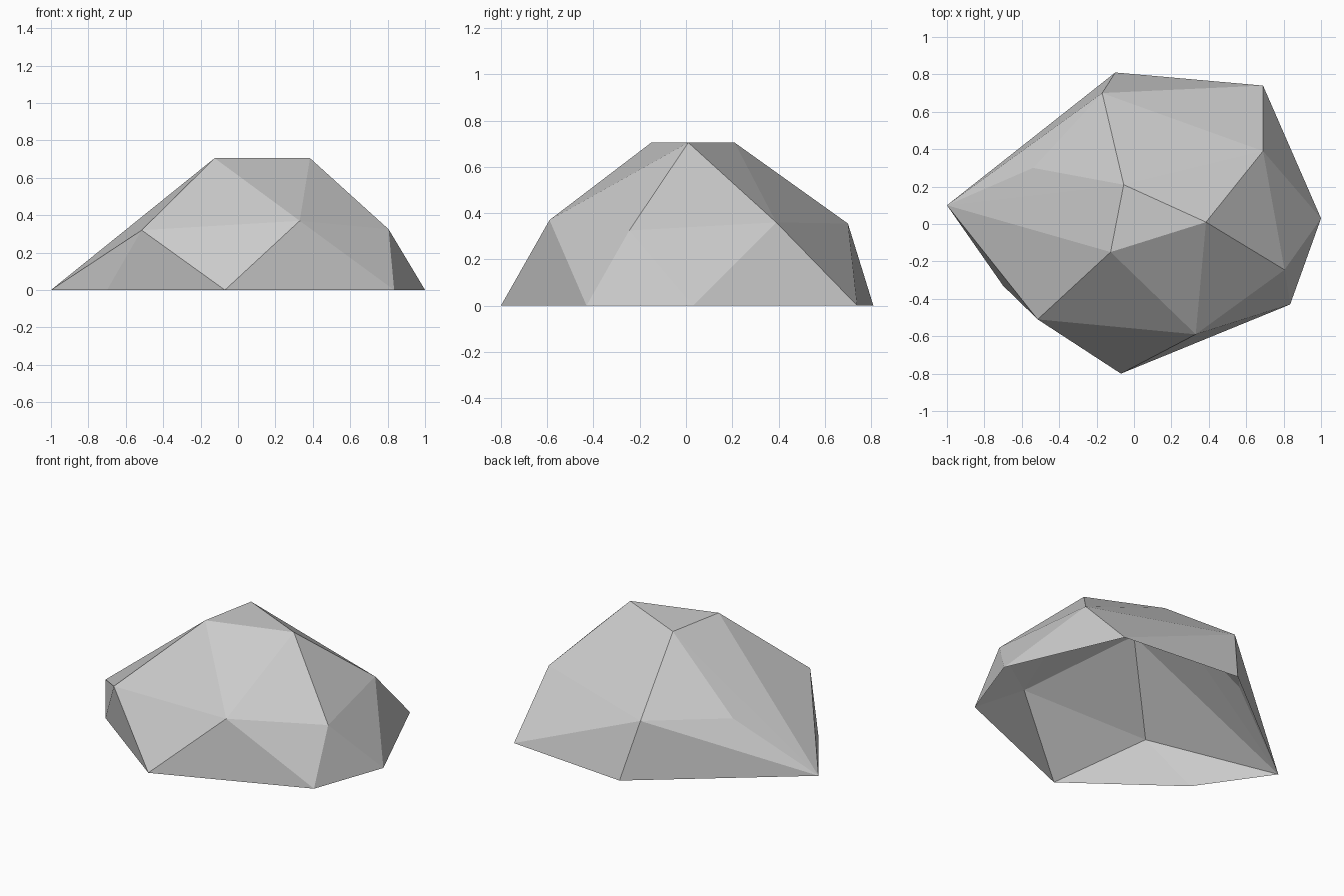
import bpy
import bmesh

cube = bpy.data.objects.get("Cube")
if cube:
    bpy.data.objects.remove(cube, do_unlink=True)

# Stone colour
stone = bpy.data.materials.new("stone grey")
stone.use_nodes = True
colour = (0.6, 0.6, 0.6, 1)
stone.diffuse_color = colour
bsdf = next(n for n in stone.node_tree.nodes if n.type == 'BSDF_PRINCIPLED')
bsdf.inputs["Base Color"].default_value = colour
bsdf.inputs["Roughness"].default_value = 0.9

# Corner rings of the boulder: ground, shoulder and crown
ground = [(-1, .1), (-.7, -.33), (-.07, -.8), (.835, -.43),
          (1, .03), (.69, .74), (-.1, .81)]
shoulder = [(-.515, -.51, .32), (.33, -.59, .37), (.805, -.245, .325),
            (.69, .39, .36), (-.17, .7, .355), (-.54, .3, .318)]
crown = [(-.125, -.15), (.385, .01), (-.055, .21)]

bm = bmesh.new()
for x, y in ground:
    bm.verts.new((x, y, 0))
for corner in shoulder:
    bm.verts.new(corner)
for x, y in crown:
    bm.verts.new((x, y, .705))

# Facets wrapped around the corners, with an open underside
bmesh.ops.convex_hull(bm, input=bm.verts[:])
bmesh.ops.recalc_face_normals(bm, faces=bm.faces[:])
underside = [f for f in bm.faces if all(v.co.z < .001 for v in f.verts)]
bmesh.ops.delete(bm, geom=underside, context='FACES')

mesh = bpy.data.meshes.new("boulder")
bm.to_mesh(mesh)
bm.free()
mesh.materials.append(stone)
boulder = bpy.data.objects.new("boulder", mesh)
bpy.context.collection.objects.link(boulder)
